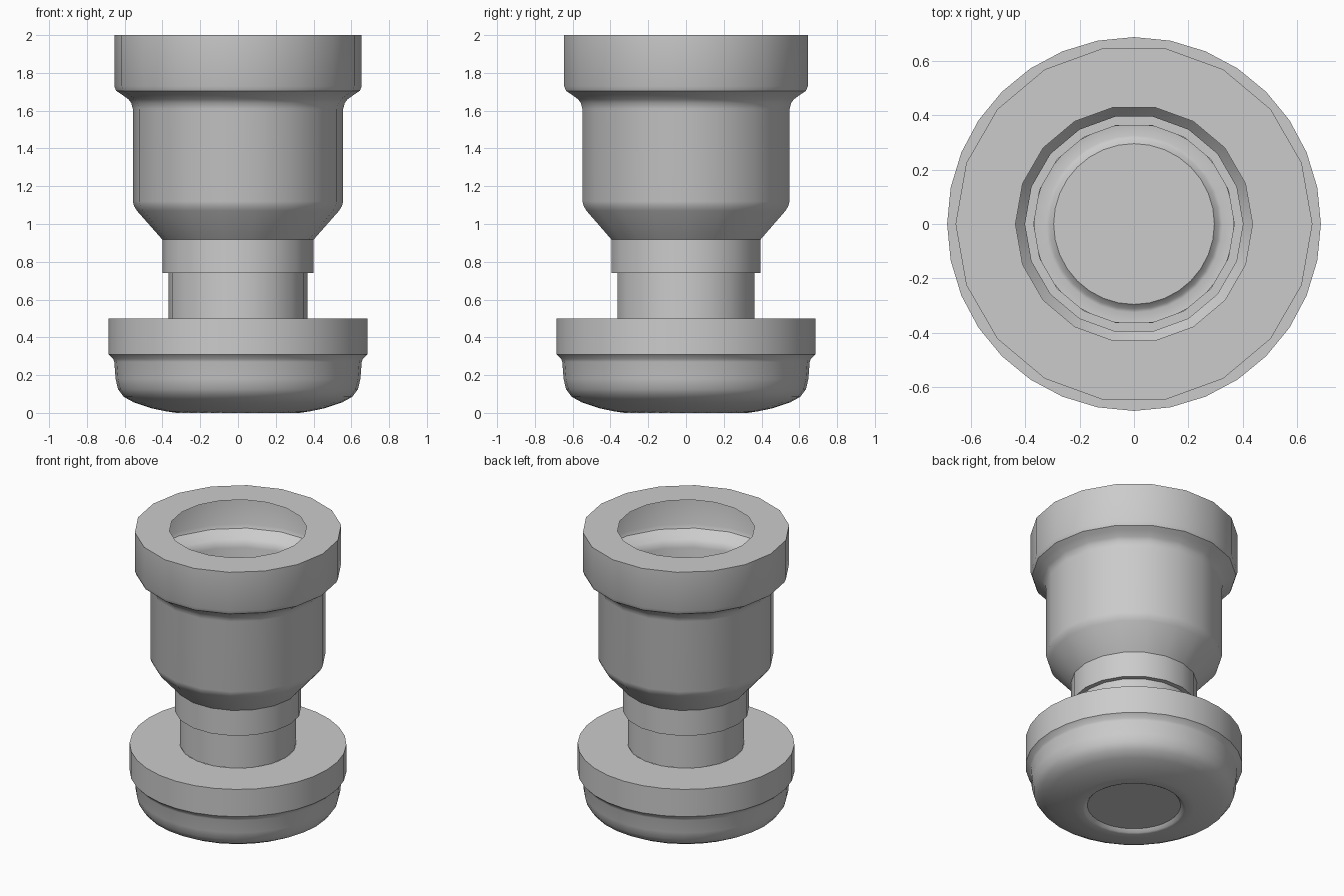
import bpy, bmesh, math

if "Cube" in bpy.data.objects:
    bpy.data.objects.remove(bpy.data.objects["Cube"])


def lathe(name, profile, sides, cap_end=False):
    """Spin an (r, z) profile around the z axis as a thin surface."""
    bm = bmesh.new()
    rings = []
    for r, z in profile:
        rings.append([bm.verts.new((r * math.cos(2 * math.pi * i / sides),
                                    r * math.sin(2 * math.pi * i / sides), z))
                      for i in range(sides)])
    for a, b in zip(rings, rings[1:]):
        for i in range(sides):
            j = (i + 1) % sides
            bm.faces.new((a[i], b[i], b[j], a[j]))
    if cap_end:
        bm.faces.new(rings[-1][::-1])
    mesh = bpy.data.meshes.new(name)
    bm.to_mesh(mesh)
    bm.free()
    obj = bpy.data.objects.new(name, mesh)
    bpy.context.collection.objects.link(obj)
    bpy.ops.object.select_all(action='DESELECT')
    obj.select_set(True)
    bpy.context.view_layer.objects.active = obj
    bpy.ops.object.shade_smooth_by_angle(angle=math.radians(35))
    return obj


# Hollow cup with collar, tapering into the stepped neck
lathe("cup_and_neck", [
    (0.435, 2.0), (0.655, 2.0), (0.655, 1.73), (0.645, 1.705), (0.617, 1.687),
    (0.58, 1.66), (0.565, 1.64), (0.557, 1.61), (0.557, 1.12), (0.55, 1.095),
    (0.535, 1.07), (0.40, 0.917), (0.40, 0.74), (0.368, 0.74), (0.368, 0.50),
], 18)

# Hollow rounded foot with an overhanging rim and a shallow recess below
lathe("foot", [
    (0.366, 0.50), (0.686, 0.50), (0.686, 0.31), (0.66, 0.285), (0.655, 0.27),
    (0.648, 0.18), (0.635, 0.125), (0.605, 0.085), (0.55, 0.055), (0.46, 0.025),
    (0.38, 0.008), (0.325, 0.0), (0.312, 0.006), (0.295, 0.025),
], 32, cap_end=True)
